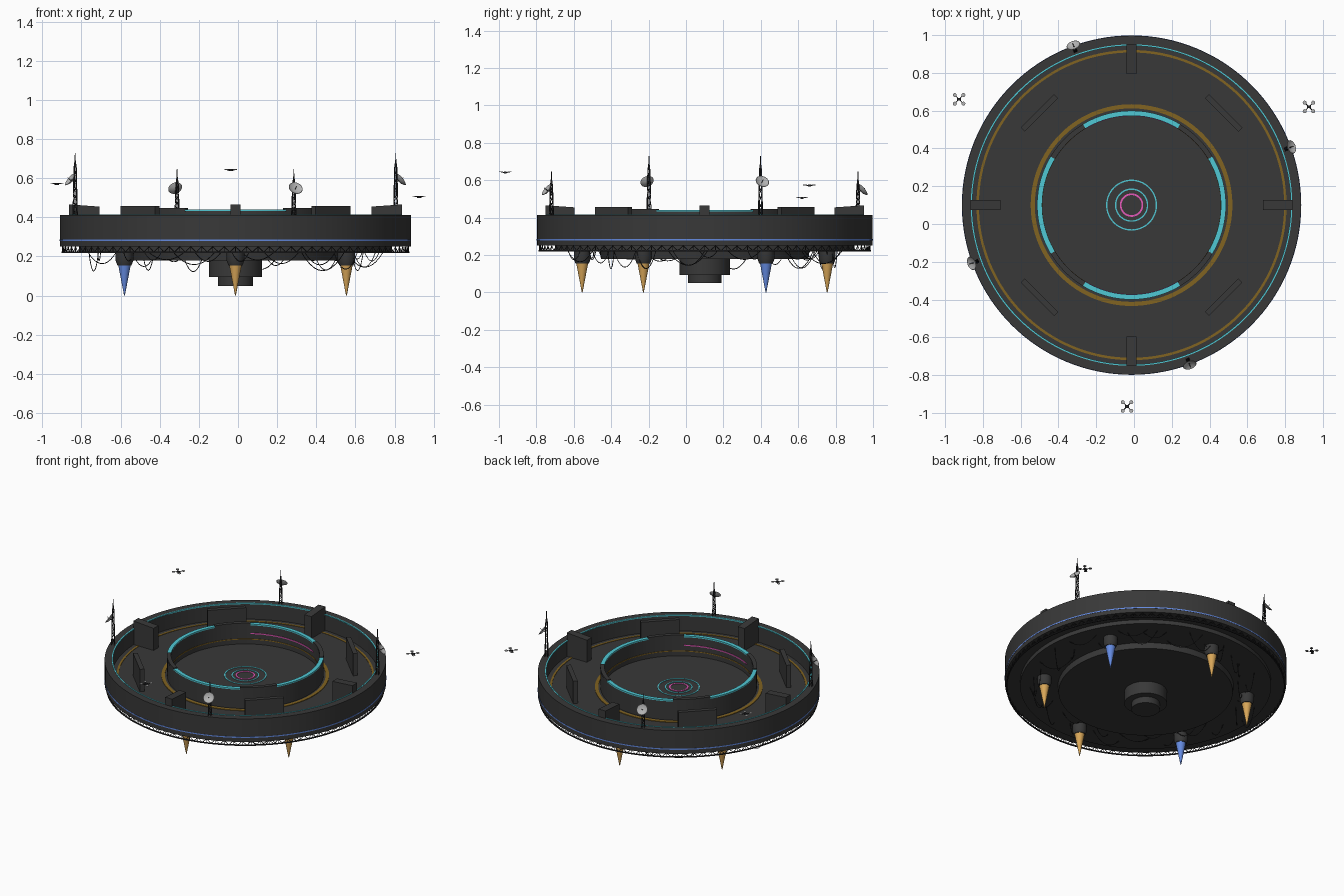
import bpy, bmesh, math, random
from mathutils import Vector, Matrix

if "Cube" in bpy.data.objects:
    bpy.data.objects.remove(bpy.data.objects["Cube"])

random.seed(4)
CX, CY = -0.013, 0.10            # platform axis
R = math.radians


def mat(name, rgb):
    m = bpy.data.materials.new(name)
    m.diffuse_color = (*rgb, 1)
    m.use_nodes = True
    m.node_tree.nodes["Principled BSDF"].inputs["Base Color"].default_value = m.diffuse_color
    return m


DARK = mat("dark_grey", (0.04, 0.04, 0.04))
BLACK = mat("near_black", (0.02, 0.02, 0.022))
CYAN = mat("cyan", (0.08, 0.58, 0.66))
BROWN = mat("dull_gold", (0.22, 0.125, 0.015))
AMBER = mat("amber", (0.70, 0.39, 0.10))
BLUE = mat("blue", (0.13, 0.26, 0.76))
PINK = mat("magenta", (0.80, 0.10, 0.50))
GREY = mat("light_grey", (0.45, 0.45, 0.45))


def finish(name, bm, m, smooth=False):
    bmesh.ops.recalc_face_normals(bm, faces=bm.faces)
    me = bpy.data.meshes.new(name)
    bm.to_mesh(me)
    bm.free()
    me.materials.append(m)
    ob = bpy.data.objects.new(name, me)
    bpy.context.collection.objects.link(ob)
    if smooth:
        bpy.ops.object.select_all(action='DESELECT')
        ob.select_set(True)
        bpy.context.view_layer.objects.active = ob
        bpy.ops.object.shade_smooth_by_angle(angle=R(30))
    return ob


def lathe(name, prof, m, a0=0, a1=360, segs=128, x=CX, y=CY):
    """Revolve a closed (r, z) profile; partial turns get end caps."""
    bm = bmesh.new()
    full = a1 - a0 >= 360
    n = segs if full else max(2, int(segs * (a1 - a0) / 360))
    rings = []
    for i in range(n if full else n + 1):
        a = R(a0 + (a1 - a0) * i / n)
        rings.append([bm.verts.new((x + r * math.cos(a), y + r * math.sin(a), z)) for r, z in prof])
    k = len(prof)
    for i in range(n):
        A, B = rings[i], rings[(i + 1) % len(rings)]
        for j in range(k):
            bm.faces.new((A[j], A[(j + 1) % k], B[(j + 1) % k], B[j]))
    if not full:
        bm.faces.new(rings[0])
        bm.faces.new(rings[-1])
    bmesh.ops.remove_doubles(bm, verts=bm.verts, dist=1e-6)
    return finish(name, bm, m, True)


def band(name, r0, r1, z0, z1, m, **kw):
    return lathe(name, [(r0, z0), (r1, z0), (r1, z1), (r0, z1)], m, **kw)


def rod(bm, p, q, r, sides=4, r2=None):
    p, q = Vector(p), Vector(q)
    d = q - p
    M = Matrix.Translation((p + q) / 2) @ d.to_track_quat('Z', 'Y').to_matrix().to_4x4()
    bmesh.ops.create_cone(bm, cap_ends=True, segments=sides, radius1=r,
                          radius2=r if r2 is None else r2, depth=d.length, matrix=M)


def polar(r, deg, z):
    return Vector((CX + r * math.cos(R(deg)), CY + r * math.sin(R(deg)), z))


def block(name, r0, r1, w, z0, z_in, z_out, deg, m):
    """Box along a radius, top may slope."""
    bm = bmesh.new()
    bmesh.ops.create_cube(bm, size=1)
    for v in bm.verts:
        out = v.co.x > 0
        v.co = Vector((r1 if out else r0, v.co.y * w, (z_out if out else z_in) if v.co.z > 0 else z0))
    bm.transform(Matrix.Translation((CX, CY, 0)) @ Matrix.Rotation(R(deg), 4, 'Z'))
    return finish(name, bm, m)


# Basin-shaped hull with raised rim and stepped underside
lathe("hull", [(0, .30), (.85, .30), (.85, .413), (.897, .413), (.897, .25), (.80, .25),
               (.80, .222), (.56, .22), (.555, .18), (.136, .18), (.136, .094),
               (.09, .094), (.09, .05), (0, .05)], DARK)

# Painted lines on the hull
band("blue_hull_stripe", .89, .8985, .279, .287, BLUE)
band("rim_cyan_line", .843, .851, .408, .4155, CYAN)
band("deck_outer_gold_line", .808, .821, .298, .303, BROWN)
band("deck_inner_gold_line", .512, .534, .298, .304, BROWN)
band("pad_outer_cyan_ring", .128, .135, .298, .303, CYAN, segs=64)
band("pad_inner_cyan_ring", .081, .088, .298, .303, CYAN, segs=64)
band("pad_magenta_ring", .053, .062, .298, .303, PINK, segs=64)

# Inner ring wall: four cyan-topped arcs, four taller dark sections
band("inner_wall", .475, .498, .295, .432, DARK)
band("wall_gold_line", .472, .4755, .332, .338, BROWN)
for i in range(4):
    c = 90 * i
    band(f"wall_cyan_arc_{i}", .473, .50, .432, .441, CYAN, a0=c - 31, a1=c + 31)
    band(f"wall_dark_section_{i}", .473, .50, .43, .447, DARK, a0=c + 31, a1=c + 59)
    if i % 2:
        band(f"wall_magenta_line_{i}", .471, .4755, .372, .379, PINK, a0=c - 31, a1=c + 31)

# Deck blocks: radial at the quarters, cross panels on the diagonals
for i in range(4):
    block(f"radial_block_{i}", .695, .852, .053, .295, .455, .466, 90 * i, DARK)
    block(f"cross_panel_{i}", .675, .705, .25, .295, .457, .457, 45 + 90 * i, DARK)

# Truss skirt under the rim
bm = bmesh.new()
N = 96
for i in range(N):
    a, b, c = (360 * (i + t) / N for t in (0, .5, 1))
    rod(bm, polar(.885, a, .25), polar(.885, b, .223), .0022)
    rod(bm, polar(.885, b, .223), polar(.885, c, .25), .0022)
    rod(bm, polar(.885, a, .25), polar(.885, a, .223), .0018)
finish("rim_truss_braces", bm, BLACK)
band("rim_truss_chord", .881, .889, .219, .226, BLACK)

# Thrusters with glowing cones
for i in range(6):
    deg = 30 + 60 * i
    p = polar(.655, deg, 0)
    lathe(f"thruster_nozzle_{i}", [(0, .225), (.045, .225), (.045, .178), (.036, .155), (0, .155)],
          DARK, segs=24, x=p.x, y=p.y)
    lathe(f"thruster_cone_{i}", [(0, .157), (.032, .157), (.002, 0), (0, 0)],
          BLUE if i % 3 == 0 else AMBER, segs=24, x=p.x, y=p.y)

# Hanging cables below the hull
bm = bmesh.new()
for i in range(34):
    a = 360 * i / 34 + random.uniform(-5, 5)
    p = polar(random.uniform(.58, .76), a, .222)
    q = polar(random.uniform(.58, .76), a + random.uniform(7, 17), .222)
    sag = random.uniform(.03, .10)
    pts = [p.lerp(q, t / 10) - Vector((0, 0, sag * 4 * (t / 10) * (1 - t / 10))) for t in range(11)]
    for u, v in zip(pts, pts[1:]):
        rod(bm, u, v, .0022)
finish("hanging_cables", bm, BLACK)

# Lattice masts with dishes on the rim
for i in range(4):
    deg = 20 + 90 * i
    top, dz = ((.73, .59), (.648, .546))[i % 2]
    base = polar(.872, deg, 0)
    bm = bmesh.new()
    neck = top - .075

    def leg(k, z):
        w = .013 - .006 * (z - .41) / (neck - .41)
        return base + Vector((w * math.cos(R(deg + 45 + 90 * k)), w * math.sin(R(deg + 45 + 90 * k)), z))
    levels = [.41 + (neck - .41) * t / 6 for t in range(7)]
    for k in range(4):
        rod(bm, leg(k, .41), leg(k, neck), .0022)
        rod(bm, leg(k, neck), base + Vector((0, 0, top - .03)), .0018)
        for z0, z1 in zip(levels, levels[1:]):
            rod(bm, leg(k, z0), leg(k + 1, z1), .0013)
            rod(bm, leg(k, z1), leg(k + 1, z1), .0013)
    rod(bm, base + Vector((0, 0, neck)), base + Vector((0, 0, top)), .004, 6, .002)
    out = Vector((math.cos(R(deg)), math.sin(R(deg)), 0))
    aim = (out + Vector((0, 0, .75))).normalized()
    c = base + out * .024 + Vector((0, 0, dz))
    rod(bm, base + Vector((0, 0, dz - .008)), c, .003)
    rod(bm, c, c + aim * .022, .0014)
    finish(f"mast_{i}", bm, BLACK)
    dish = lathe(f"dish_{i}", [(0, -.008), (.02, -.005), (.037, .006), (.035, .007), (.02, -.002), (0, -.005)],
                 GREY, segs=24, x=0, y=0)
    dish.matrix_world = Matrix.Translation(c) @ aim.to_track_quat('Z', 'Y').to_matrix().to_4x4()

# Quadcopter drones hovering around
for i, (x, y, z) in enumerate([(-.926, .66, .571), (.926, .62, .505), (-.037, -.966, .641)]):
    c = Vector((x, y, z))
    bm = bmesh.new()
    bmesh.ops.create_cube(bm, size=1, matrix=Matrix.Translation(c) @ Matrix.Diagonal((.022, .014, .01, 1)))
    rot = bmesh.new()
    for k in range(4):
        e = c + Vector((.032 * math.cos(R(45 + 90 * k)), .032 * math.sin(R(45 + 90 * k)), .002))
        rod(bm, c, e, .002)
        rod(rot, e, e + Vector((0, 0, .003)), .0105, 12)
    finish(f"drone_body_{i}", bm, BLACK)
    finish(f"drone_rotors_{i}", rot, GREY)
